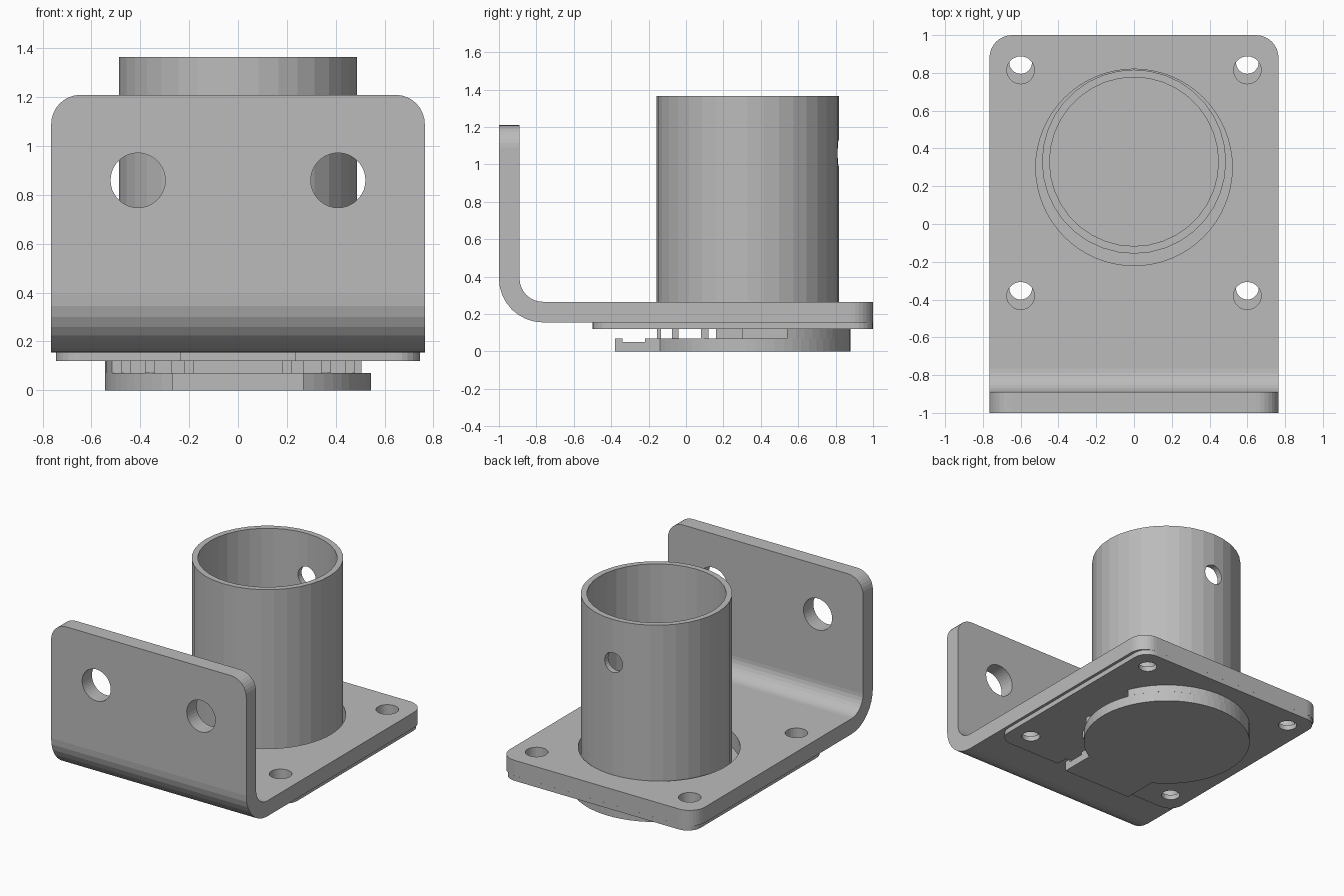
import bpy, bmesh, math
from mathutils import Vector

if "Cube" in bpy.data.objects:
    bpy.data.objects.remove(bpy.data.objects["Cube"])

steel = bpy.data.materials.new("grey steel")
steel.diffuse_color = (0.5, 0.5, 0.5, 1)
steel.use_nodes = True
steel.node_tree.nodes["Principled BSDF"].inputs["Base Color"].default_value = steel.diffuse_color


def prism(name, pts, axis, lo, hi):
    """Extrude a 2D outline along x (pts are y,z), y (pts are x,z) or z (pts are x,y)."""
    place = {'x': lambda p, d: (d, p[0], p[1]),
             'y': lambda p, d: (p[0], d, p[1]),
             'z': lambda p, d: (p[0], p[1], d)}[axis]
    bm = bmesh.new()
    face = bm.faces.new([bm.verts.new(place(p, lo)) for p in pts])
    ext = bmesh.ops.extrude_face_region(bm, geom=[face])
    move = Vector(place((0, 0), hi - lo))
    bmesh.ops.translate(bm, vec=move, verts=[g for g in ext['geom'] if isinstance(g, bmesh.types.BMVert)])
    bmesh.ops.recalc_face_normals(bm, faces=bm.faces)
    me = bpy.data.meshes.new(name)
    bm.to_mesh(me)
    bm.free()
    me.materials.append(steel)
    ob = bpy.data.objects.new(name, me)
    bpy.context.collection.objects.link(ob)
    return ob


def arc(cx, cy, r, a0, a1, n):
    angles = [math.radians(a0 + (a1 - a0) * i / n) for i in range(n + 1)]
    return [(cx + r * math.cos(a), cy + r * math.sin(a)) for a in angles]


def circle(cx, cy, r, n=36):
    return arc(cx, cy, r, 0, 360, n)[:-1]


def cut(ob, *cutters):
    """Subtract the cutters, then remove them."""
    for c in cutters:
        m = ob.modifiers.new("cut", 'BOOLEAN')
        m.operation, m.solver, m.object = 'DIFFERENCE', 'EXACT', c
        bpy.context.view_layer.objects.active = ob
        bpy.ops.object.modifier_apply(modifier=m.name)
        bpy.data.objects.remove(c)


def round_edges(ob, radius, test):
    """Round the edges whose two ends pass the test."""
    bm = bmesh.new()
    bm.from_mesh(ob.data)
    edges = [e for e in bm.edges if test(e.verts[0].co, e.verts[1].co)]
    bmesh.ops.bevel(bm, geom=edges, offset=radius, segments=8, profile=0.5, affect='EDGES')
    bm.to_mesh(ob.data)
    bm.free()


# Bent mounting bracket: floor plate, bend and upright wall
profile = ([(1, 0.155), (1, 0.265)]
           + arc(-0.765, 0.39, 0.125, 270, 180, 8)
           + [(-0.89, 1.21), (-1, 1.21)]
           + arc(-0.765, 0.39, 0.235, 180, 270, 8))
bracket = prism("bracket", profile, 'x', -0.765, 0.765)
round_edges(bracket, 0.12, lambda a, b: abs(a.x - b.x) < 1e-4
            and ((a.z > 1.2 and b.z > 1.2) or (a.y > 0.99 and b.y > 0.99)))
cut(bracket, prism("tube_opening", circle(0, 0.30, 0.52, 64), 'z', 0.05, 0.4))
for s in (-1, 1):
    cut(bracket, prism("wall_hole", circle(s * 0.41, 0.86, 0.112), 'y', -1.1, -0.8))
    for y in (-0.38, 0.815):
        cut(bracket, prism("bolt_hole", circle(s * 0.6, y, 0.073, 28), 'z', 0.05, 0.4))

# Thin sheet under the bracket, notched at the front
outline = (arc(0.645, 0.9, 0.1, 0, 90, 6) + arc(-0.645, 0.9, 0.1, 90, 180, 6)
           + arc(-0.645, -0.4, 0.1, 180, 270, 6)
           + [(-0.235, -0.5), (-0.235, -0.42), (0.235, -0.42), (0.235, -0.5)]
           + arc(0.645, -0.4, 0.1, 270, 360, 6))
sheet = prism("under_sheet", outline, 'z', 0.12, 0.1549)
for s in (-1, 1):
    for y in (-0.34, 0.855):
        cut(sheet, prism("sheet_hole", circle(s * 0.6, y, 0.06, 28), 'z', 0.05, 0.3))

# Upright tube with one cross hole at the back
tube = prism("tube", circle(0, 0.33, 0.487), 'z', 0.15, 1.365)
cut(tube, prism("tube_bore", circle(0, 0.33, 0.447), 'z', 0.1, 1.5),
    prism("tube_hole", circle(0, 1.06, 0.07, 24), 'y', 0.5, 1.0))

# Round foot with a front tab
half = math.degrees(math.asin(0.268 / 0.545))
foot = prism("foot", arc(0, 0.335, 0.545, -90 + half, 270 - half, 56)
             + [(-0.268, -0.38), (0.268, -0.38)], 'z', 0, 0.07)
cut(foot, prism("tab_groove", [(-0.34, 0.05), (-0.22, 0.05), (-0.22, 0.1), (-0.34, 0.1)], 'x', -0.4, 0.4))

# Raised back half of the foot, with a stepped front edge
a0 = math.degrees(math.asin((0.54 - 0.335) / 0.545))
a1 = 180 + math.degrees(math.asin((0.335 - 0.16) / 0.545))
riser = arc(0, 0.335, 0.545, a0, a1, 32) + [(-0.27, 0.16), (-0.27, 0.3), (0.27, 0.3), (0.27, 0.54)]
prism("foot_riser", riser, 'z', 0.07, 0.12)

# Small spacer posts between foot and sheet
for x, y0, y1 in ((-0.2, -0.155, -0.135), (-0.36, -0.075, -0.04), (-0.46, 0.08, 0.12),
                  (0.2, -0.155, -0.135), (0.36, -0.075, -0.04), (0.46, 0.08, 0.12)):
    prism("spacer_post", [(x - 0.02, y0), (x + 0.02, y0), (x + 0.02, y1), (x - 0.02, y1)], 'z', 0.07, 0.12)
